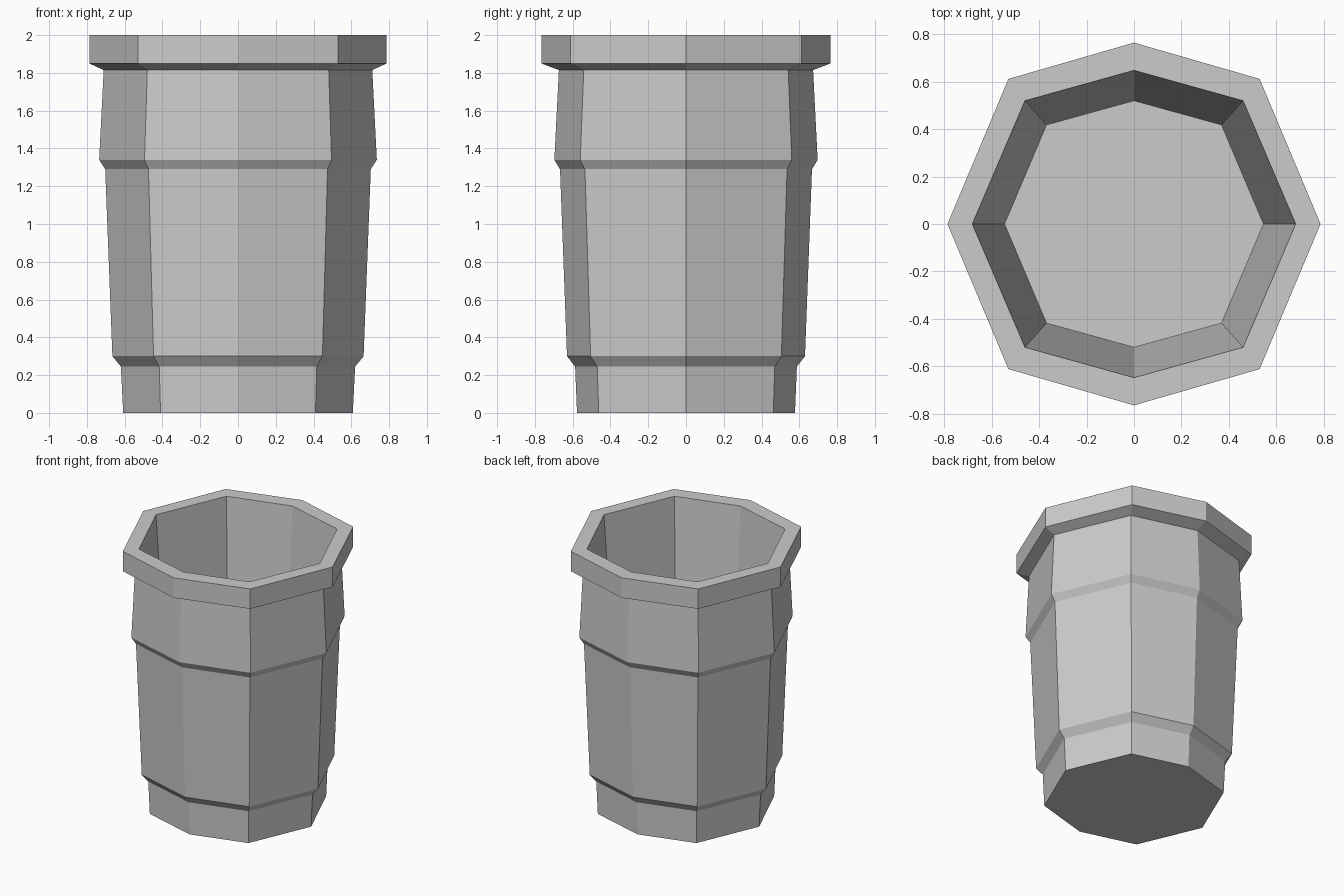
import bpy, bmesh

if "Cube" in bpy.data.objects:
    bpy.data.objects.remove(bpy.data.objects["Cube"])

# Profile rings from the base, up the outside, over the rim and down inside:
# (z, x-axis corner, y-axis corner, diagonal corner x, diagonal corner y)
RINGS = [
    (0.00, 0.608, 0.577, 0.41, 0.462),
    (0.245, 0.62, 0.587, 0.417, 0.47),
    (0.30, 0.665, 0.63, 0.447, 0.505),
    (1.29, 0.703, 0.667, 0.474, 0.535),
    (1.34, 0.735, 0.697, 0.495, 0.56),
    (1.815, 0.711, 0.673, 0.48, 0.541),
    (1.85, 0.787, 0.765, 0.53, 0.612),
    (2.00, 0.787, 0.765, 0.53, 0.612),
    (2.00, 0.682, 0.648, 0.46, 0.52),
    (0.08, 0.546, 0.52, 0.369, 0.418),
]


def octagon(bm, z, x, y, dx, dy):
    """One eight-sided ring, counter-clockwise."""
    corners = [(x, 0), (dx, dy), (0, y), (-dx, dy),
               (-x, 0), (-dx, -dy), (0, -y), (dx, -dy)]
    return [bm.verts.new((px, py, z)) for px, py in corners]


bm = bmesh.new()
rings = [octagon(bm, *r) for r in RINGS]

# Walls between neighbouring rings
for low, high in zip(rings, rings[1:]):
    for i in range(8):
        j = (i + 1) % 8
        bm.faces.new((low[i], low[j], high[j], high[i]))

# Underside and inner floor
bm.faces.new(rings[0][::-1])
bm.faces.new(rings[-1])
bmesh.ops.recalc_face_normals(bm, faces=bm.faces[:])

mesh = bpy.data.meshes.new("cup_body")
bm.to_mesh(mesh)
bm.free()
cup = bpy.data.objects.new("cup_body", mesh)
bpy.context.collection.objects.link(cup)
